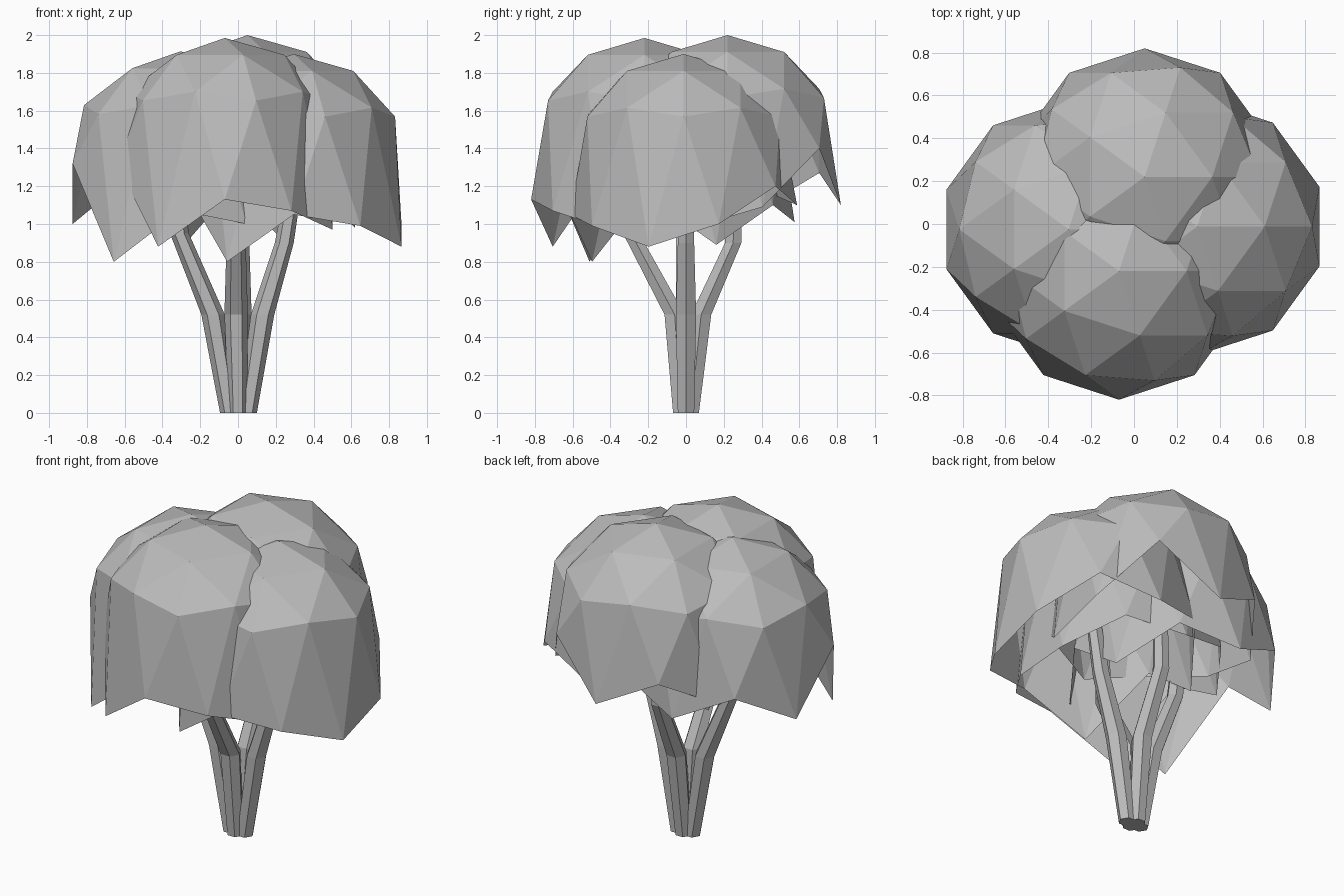
import bpy, bmesh, math
from mathutils import Vector

if "Cube" in bpy.data.objects:
    bpy.data.objects.remove(bpy.data.objects["Cube"])


def material(name, rgb):
    m = bpy.data.materials.new(name)
    m.diffuse_color = (*rgb, 1)
    m.use_nodes = True
    m.node_tree.nodes["Principled BSDF"].inputs["Base Color"].default_value = m.diffuse_color
    return m


grey = material("plain grey", (0.5, 0.5, 0.5))


def finish(bm, name):
    me = bpy.data.meshes.new(name)
    bm.to_mesh(me)
    bm.free()
    me.materials.append(grey)
    ob = bpy.data.objects.new(name, me)
    bpy.context.collection.objects.link(ob)
    return ob


def canopy(name, apex, hem):
    """Half icosphere whose ten rim points are pulled down to the hem heights."""
    r = 0.6
    bm = bmesh.new()
    bmesh.ops.create_icosphere(bm, subdivisions=2, radius=r)
    low = [v for v in bm.verts if v.co.z < -0.01]
    bmesh.ops.delete(bm, geom=low, context='VERTS')
    centre = Vector(apex) - Vector((0, 0, r))
    for v in bm.verts:
        rim = abs(v.co.z) < 0.01
        a = math.degrees(math.atan2(v.co.y, v.co.x)) % 360
        v.co += centre
        if rim:
            v.co.z = hem[round((a - 18) / 36) % 10]
    return finish(bm, name)


def branch(name, path, radii, sides=6):
    """Tapered low-poly tube with horizontal rings along a bent path."""
    bm = bmesh.new()
    rings = []
    for p, r in zip(path, radii):
        rings.append([bm.verts.new((p[0] + r * math.cos(math.tau * i / sides),
                                    p[1] + r * math.sin(math.tau * i / sides), p[2]))
                      for i in range(sides)])
    for a, b in zip(rings, rings[1:]):
        for i in range(sides):
            j = (i + 1) % sides
            bm.faces.new((a[i], a[j], b[j], b[i]))
    bm.faces.new(rings[0][::-1])
    bm.faces.new(rings[-1])
    return finish(bm, name)


# Leaf canopies: hem heights run anticlockwise from 18 degrees in 36 degree steps
canopy("front_canopy", (-0.07, -0.22, 1.985),
       [1.0, 1.15, 1.1, 1.2, 1.1, 1.32, 0.88, 1.13, 1.07, 0.97])
canopy("back_canopy", (0.05, 0.22, 2.0),
       [1.09, 1.40, 1.10, 1.27, 1.09, 1.15, 1.2, 1.1, 1.2, 0.98])
canopy("left_canopy", (-0.305, -0.025, 1.914),
       [0.89, 1.1, 1.01, 1.18, 1.0, 1.32, 0.80, 1.07, 1.0, 1.15])
canopy("right_canopy", (0.295, -0.012, 1.90),
       [1.0, 1.2, 1.1, 1.15, 0.9, 1.18, 0.80, 1.05, 0.99, 0.88])

# Four bent trunk branches rising from one base
radii = (0.05, 0.062, 0.05, 0.04)
branch("left_branch", [(-0.045, 0, 0), (-0.132, 0, 0.52), (-0.31, -0.01, 0.95), (-0.36, -0.01, 1.4)], radii)
branch("right_branch", [(0.05, 0, 0), (0.13, 0, 0.52), (0.245, 0, 0.9), (0.32, 0, 1.35)], radii)
branch("front_branch", [(0, -0.025, 0), (-0.01, -0.06, 0.52), (-0.01, -0.28, 0.93), (-0.03, -0.32, 1.4)], radii)
branch("back_branch", [(0, 0.025, 0), (0.01, 0.08, 0.52), (0.01, 0.25, 0.9), (0.02, 0.255, 1.4)], radii)
